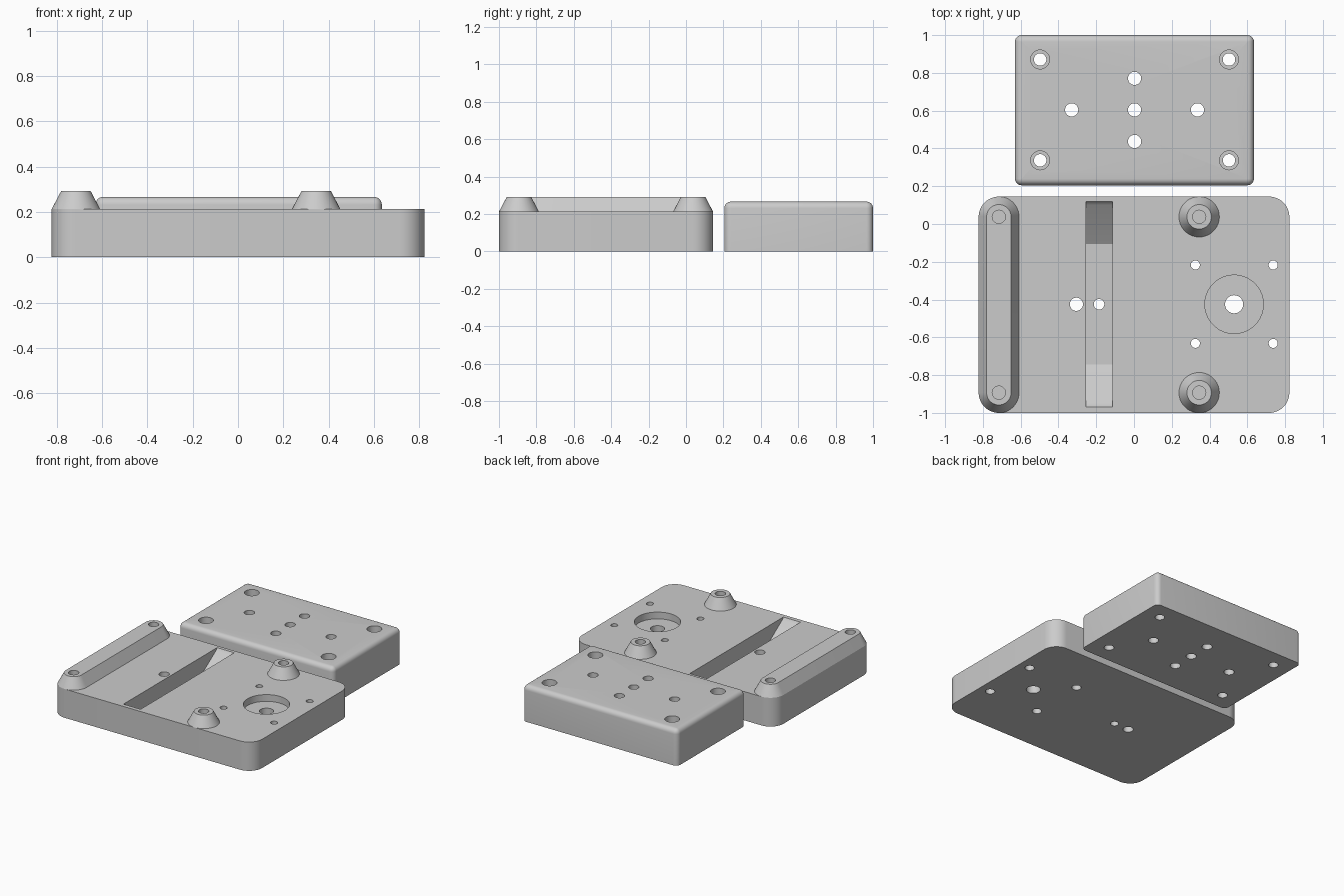
import bpy, bmesh, math

if "Cube" in bpy.data.objects:
    bpy.data.objects.remove(bpy.data.objects["Cube"])

grey = bpy.data.materials.new("light grey")
grey.diffuse_color = (0.6, 0.6, 0.6, 1)
grey.use_nodes = True
grey.node_tree.nodes["Principled BSDF"].inputs["Base Color"].default_value = grey.diffuse_color


def outline(x0, x1, y0, y1, r, n=12):
    """Rounded rectangle; becomes a stadium or circle when r is half the width."""
    pts = []
    corners = [(x1 - r, y1 - r), (x0 + r, y1 - r), (x0 + r, y0 + r), (x1 - r, y0 + r)]
    for k, (cx, cy) in enumerate(corners):
        for i in range(n + 1):
            a = math.pi / 2 * (k + i / n)
            pts.append((cx + r * math.cos(a), cy + r * math.sin(a)))
    return pts


def circle(x, y, r):
    return outline(x - r, x + r, y - r, y + r, r, 9)


def make(name, rings):
    """Skin a stack of closed rings of 3D points and cap both ends."""
    bm = bmesh.new()
    loops = [[bm.verts.new(p) for p in ring] for ring in rings]
    n = len(loops[0])
    for a, b in zip(loops, loops[1:]):
        for i in range(n):
            j = (i + 1) % n
            bm.faces.new((a[i], a[j], b[j], b[i]))
    bm.faces.new(loops[0][::-1])
    bm.faces.new(loops[-1])
    bmesh.ops.remove_doubles(bm, verts=bm.verts, dist=1e-5)
    bmesh.ops.recalc_face_normals(bm, faces=bm.faces)
    me = bpy.data.meshes.new(name)
    bm.to_mesh(me)
    bm.free()
    me.materials.append(grey)
    ob = bpy.data.objects.new(name, me)
    bpy.context.collection.objects.link(ob)
    return ob


def stack(name, levels):
    return make(name, [[(x, y, z) for x, y in pts] for pts, z in levels])


def hole(x, y, r, z0=-0.1, z1=0.5):
    return stack("cutter", [(circle(x, y, r), z0), (circle(x, y, r), z1)])


def finish(ob, cutters):
    """Cut the holes, then smooth the rounded surfaces."""
    bpy.ops.object.select_all(action='DESELECT')
    bpy.context.view_layer.objects.active = ob
    ob.select_set(True)
    for c in cutters:
        m = ob.modifiers.new("cut", 'BOOLEAN')
        m.operation, m.solver, m.object = 'DIFFERENCE', 'EXACT', c
        bpy.ops.object.modifier_apply(modifier=m.name)
        bpy.data.objects.remove(c)
    bpy.ops.object.shade_smooth_by_angle(angle=math.radians(30))


W, TOP, PEAK = 0.8225, 0.212, 0.292
Y0, Y1 = -1.0, 0.145
R, RT, BORE = 0.107, 0.065, 0.035
RIDGE_X, BOSS_X = -W + R, 0.345
ENDS = (Y0 + R, Y1 - R)
MID = -0.425

# Base plate with slot, bearing recess and screw holes
plate = outline(-W, W, Y0, Y1, 0.107)
base = stack("base_plate", [(plate, 0), (plate, TOP)])
half = [(0.545, 0.4), (0.545, TOP), (0.54, 0.203), (0.525, 0.19), (0.318, 0.05)]
profile = [(MID + d, z) for d, z in half] + [(MID - d, z) for d, z in half[::-1]]
cuts = [make("cutter", [[(x, y, z) for y, z in profile] for x in (-0.255, -0.115)])]
cuts += [hole(-0.305, MID, 0.035), hole(-0.185, MID, 0.028),
         hole(0.53, MID, 0.155, 0.162), hole(0.53, MID, 0.048)]
for x in (0.325, 0.737):
    for y in (-0.217, -0.632):
        cuts += [hole(x, y, 0.024), hole(x, y, 0.032, -0.1, 0.08)]
for x in (RIDGE_X, BOSS_X):
    cuts += [hole(x, y, BORE, 0.15) for y in ENDS]
finish(base, cuts)

# Long tapered ridge along the left side
ridge = stack("ridge", [
    (outline(-W, -W + 2 * R, Y0, Y1, R), TOP),
    (outline(RIDGE_X - RT, RIDGE_X + RT, ENDS[0] - RT, ENDS[1] + RT, RT), PEAK)])
finish(ridge, [hole(RIDGE_X, y, BORE) for y in ENDS])

# Two conical bosses on the right
for side, y in zip(("front", "back"), ENDS):
    boss = stack(side + "_boss", [(circle(BOSS_X, y, R), TOP), (circle(BOSS_X, y, RT), PEAK)])
    finish(boss, [hole(BOSS_X, y, BORE)])

# Separate clamping block with rounded top edges
F, H = 0.035, 0.266
levels = [(outline(-0.63, 0.635, 0.205, 1.0, F, 6), 0)]
for i in range(7):
    a = math.pi / 2 * i / 6
    d = F * (1 - math.cos(a)) * 0.98
    levels.append((outline(-0.63 + d, 0.635 - d, 0.205 + d, 1.0 - d, F - d, 6),
                   H - F + F * math.sin(a)))
block = stack("clamp_block", levels)
CX, CY = 0.003, 0.604
cuts = [hole(CX + dx, CY + dy, 0.035)
        for dx, dy in ((0, 0), (0.333, 0), (-0.333, 0), (0, 0.167), (0, -0.167))]
for sx in (-1, 1):
    for sy in (-1, 1):
        x, y = CX + 0.5 * sx, CY + 0.267 * sy
        cuts += [hole(x, y, 0.033), hole(x, y, 0.05, 0.13)]
finish(block, cuts)
